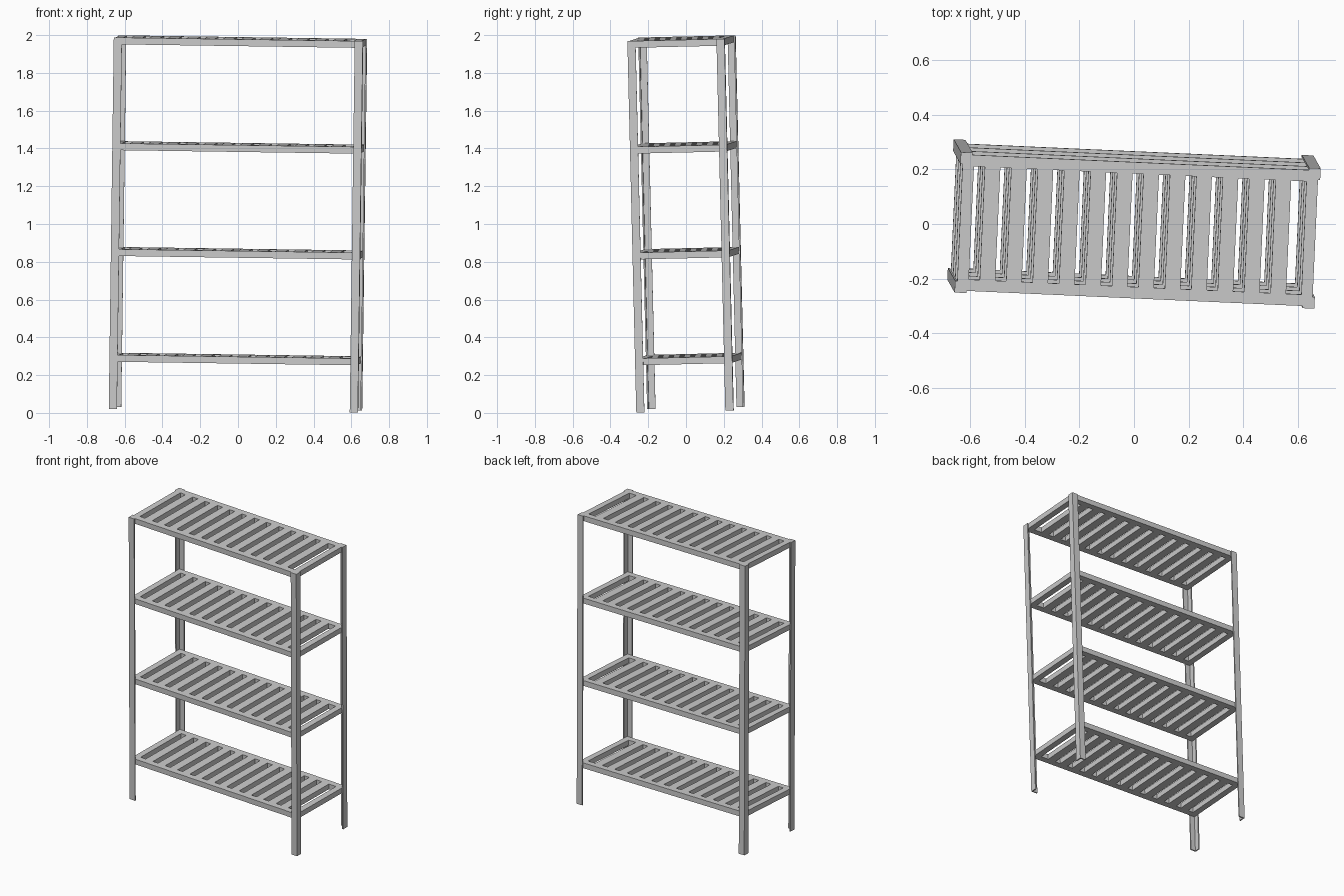
import bpy, bmesh
from mathutils import Matrix, Vector

if "Cube" in bpy.data.objects:
    bpy.data.objects.remove(bpy.data.objects["Cube"])

W, D, H = 1.32, 0.515, 1.968      # overall size
LEG, T = 0.043, 0.008             # leg flange width and sheet thickness
RAIL, DEPTH = 0.042, 0.036        # shelf frame width and depth

# The whole rack leans slightly on all three axes
ez = Vector((0.0135, -0.024, 1)).normalized()
ex = Vector((1, -0.045, -0.0135))
ex = (ex - ez * ex.dot(ez)).normalized()
ey = ez.cross(ex)
LEAN = Matrix.Translation((0, 0, 1)) @ Matrix((ex, ey, ez)).transposed().to_4x4()


def prism(name, outline, holes, z0, z1):
    """Extrude an outline upward from z0 to z1, bridging optional rectangular holes."""
    bm = bmesh.new()
    for loop in [outline] + holes:
        vs = [bm.verts.new((x, y, z0)) for x, y in loop]
        for a, b in zip(vs, vs[1:] + vs[:1]):
            bm.edges.new((a, b))
    if holes:
        bmesh.ops.triangle_fill(bm, edges=bm.edges[:], use_beauty=True)
    else:
        bm.faces.new(bm.verts)
    r = bmesh.ops.extrude_face_region(bm, geom=bm.faces[:])
    bmesh.ops.translate(bm, vec=(0, 0, z1 - z0),
                        verts=[v for v in r["geom"] if isinstance(v, bmesh.types.BMVert)])
    bmesh.ops.recalc_face_normals(bm, faces=bm.faces[:])
    me = bpy.data.meshes.new(name)
    bm.to_mesh(me)
    bm.free()
    ob = bpy.data.objects.new(name, me)
    ob.matrix_world = LEAN
    bpy.context.collection.objects.link(ob)
    return ob


def rect(x0, x1, y0, y1):
    return [(x0, y0), (x1, y0), (x1, y1), (x0, y1)]


# Angle-section corner legs
for sx, xn in ((-1, "left"), (1, "right")):
    for sy, yn in ((-1, "front"), (1, "back")):
        a, b = W / 2, D / 2
        pts = [(a, b), (a - LEG, b), (a - LEG, b - T),
               (a - T, b - T), (a - T, b - LEG), (a, b - LEG)]
        prism(f"{yn}_{xn}_leg", [(sx * x, sy * y) for x, y in pts], [], -H / 2, H / 2)

# Slatted shelves: twelve regular gaps, then one wider gap at the right end
sx, sy = W / 2 - T, D / 2 - T
ix, iy = sx - RAIL, sy - RAIL
PITCH, GAP = 0.097, 0.04
slots = [rect(-ix + i * PITCH, -ix + i * PITCH + GAP, -iy, iy) for i in range(12)]
slots.append(rect(-ix + 12 * PITCH, ix, -iy, iy))
STEP = (H - 0.287) / 3
for i in range(4):
    top = H / 2 - i * STEP
    prism(f"shelf_{4 - i}", rect(-sx, sx, -sy, sy), slots, top - DEPTH, top)
